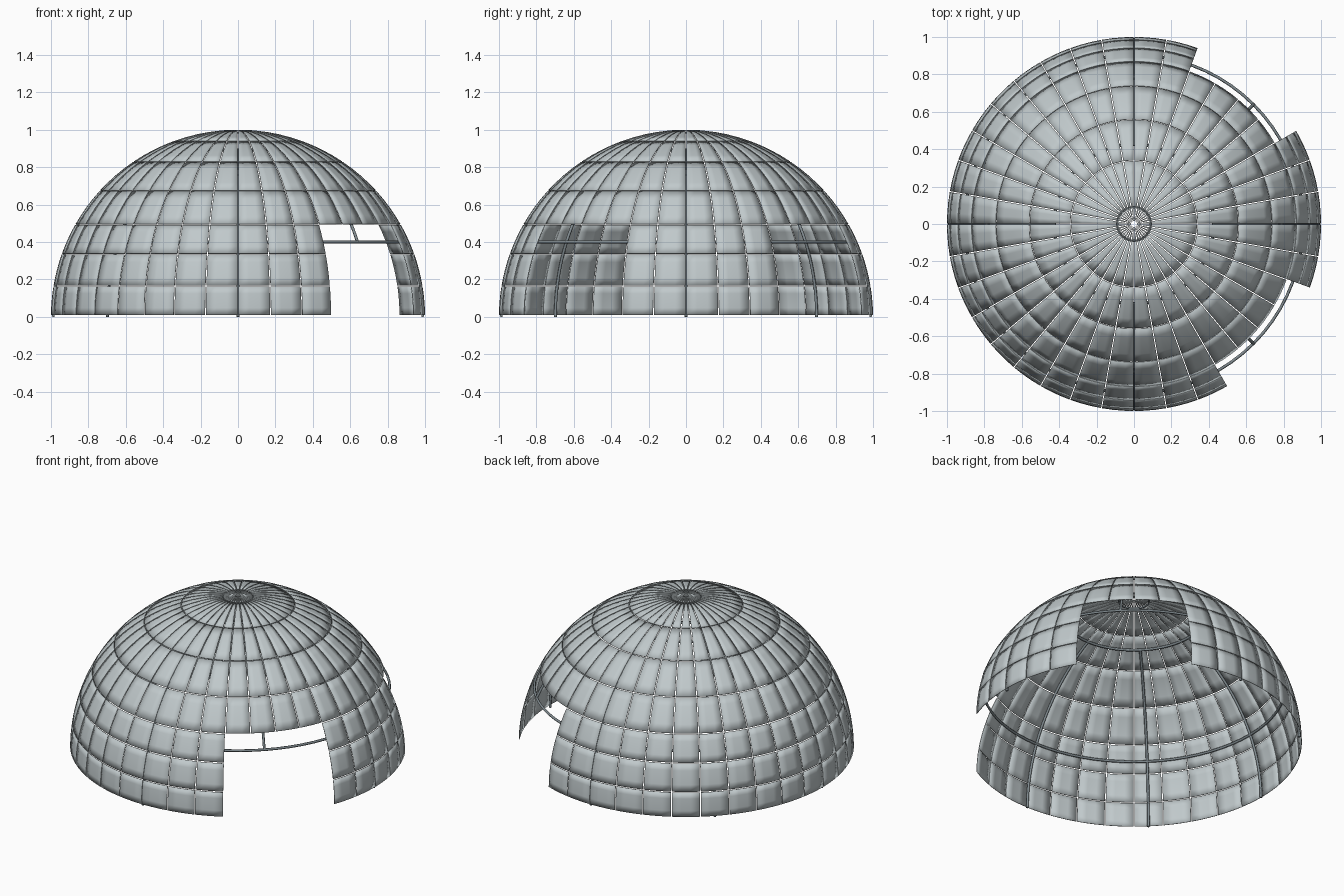
import bpy, bmesh, math
from mathutils import Vector

if "Cube" in bpy.data.objects:
    bpy.data.objects.remove(bpy.data.objects["Cube"])

R = 1.0            # outer shell radius
GAP = 0.005        # joint width between panels
THICK = 0.004
FRAME_R = 0.988    # frame centre-line radius
TUBE = 0.008
RING_LAT = math.degrees(math.asin(0.4 / FRAME_R))
TOP_LAT = 64.5
OPENINGS = [(30, 70), (-60, -20)]   # doorway ranges in degrees


def material(name, col):
    m = bpy.data.materials.new(name)
    m.diffuse_color = (*col, 1)
    m.use_nodes = True
    m.node_tree.nodes["Principled BSDF"].inputs["Base Color"].default_value = m.diffuse_color
    return m


panel_mat = material("pale_grey_panel", (0.53, 0.585, 0.60))
frame_mat = material("slate_grey_frame", (0.22, 0.26, 0.28))


def sph(r, lat, lon):
    a, b = math.radians(lat), math.radians(lon)
    return Vector((r * math.cos(a) * math.cos(b), r * math.cos(a) * math.sin(b), r * math.sin(a)))


def is_open(lon):
    return any(a <= (lon + 180) % 360 - 180 <= b for a, b in OPENINGS)


# Shell panels: one object per horizontal course, 36 panels each
def panel_course(name, lat0, lat1, doorway):
    bm = bmesh.new()
    half = math.degrees(GAP / 2 / R)
    lo, hi = lat0 + half, lat1 - half
    nu, nv = 3, 4
    for k in range(36):
        lon = k * 10
        if doorway and is_open(lon + 5):
            continue
        rows = []
        for j in range(nv + 1):
            lat = lo + (hi - lo) * j / nv
            trim = min(math.degrees(GAP / 2 / math.cos(math.radians(lat))), 2.2)
            rows.append([bm.verts.new(sph(R, lat, lon + trim + (10 - 2 * trim) * i / nu))
                         for i in range(nu + 1)])
        for j in range(nv):
            for i in range(nu):
                bm.faces.new((rows[j][i], rows[j][i + 1], rows[j + 1][i + 1], rows[j + 1][i]))
    me = bpy.data.meshes.new(name)
    bm.to_mesh(me)
    bm.free()
    ob = bpy.data.objects.new(name, me)
    bpy.context.collection.objects.link(ob)
    me.materials.append(panel_mat)
    sol = ob.modifiers.new("thickness", 'SOLIDIFY')
    sol.thickness = THICK
    sol.offset = -1
    bpy.ops.object.select_all(action='DESELECT')
    bpy.context.view_layer.objects.active = ob
    ob.select_set(True)
    bpy.ops.object.shade_smooth_by_angle(angle=math.radians(35))


lats = [0.4, 9.5, 19.6, 29.6, 42.4, 56, 70.2, 84.8, 89.2]
names = ["base_panels", "lower_panels", "doorhead_panels", "middle_panels",
         "upper_panels", "shoulder_panels", "crown_panels", "apex_panels"]
for n, (name, a, b) in enumerate(zip(names, lats, lats[1:])):
    panel_course(name, a, b, n < 3)


# Frame tubes
def tube(name, pts, cyclic=False, radius=TUBE):
    cu = bpy.data.curves.new(name, 'CURVE')
    cu.dimensions = '3D'
    cu.bevel_depth = radius
    cu.bevel_resolution = 1
    cu.use_fill_caps = True
    sp = cu.splines.new('POLY')
    sp.points.add(len(pts) - 1)
    for p, co in zip(sp.points, pts):
        p.co = (*co, 1)
    sp.use_cyclic_u = cyclic
    cu.materials.append(frame_mat)
    ob = bpy.data.objects.new(name, cu)
    bpy.context.collection.objects.link(ob)


# Eight ribs; those above the doorways stop at the lower ring
for k in range(8):
    lon = k * 45
    start = RING_LAT if is_open(lon) else 0
    tube(f"rib_{k + 1}", [sph(FRAME_R, start + (TOP_LAT - start) * i / 24, lon) for i in range(25)])

# Horizontal rings
for name, lat, rad in (("lower_ring", RING_LAT, TUBE), ("upper_ring", TOP_LAT, TUBE),
                       ("apex_ring", 84.8, 0.006)):
    tube(name, [sph(FRAME_R, lat, i * 5) for i in range(72)], True, rad)
